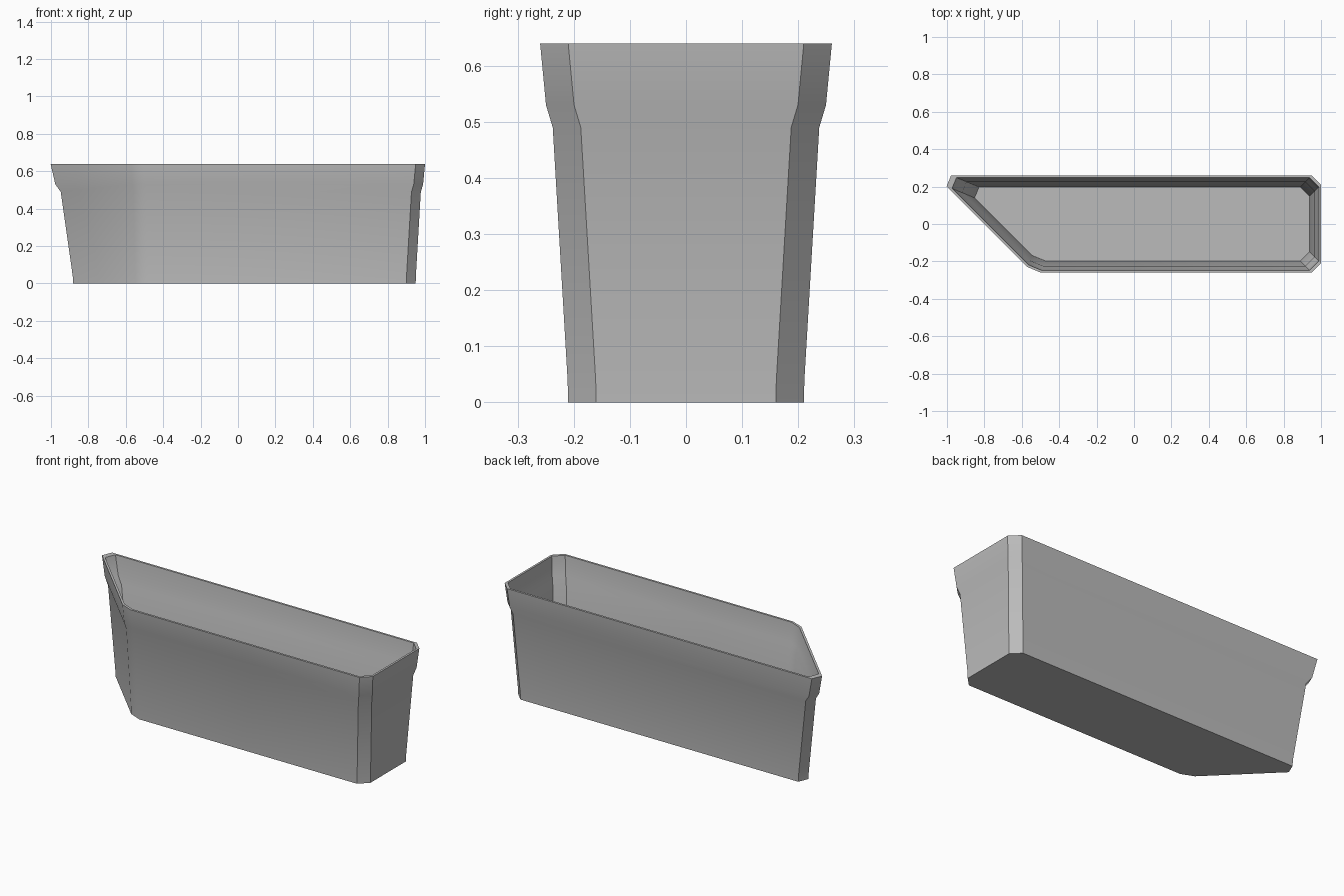
import bpy
import math
from mathutils import Vector

cube = bpy.data.objects.get("Cube")
if cube:
    bpy.data.objects.remove(cube, do_unlink=True)

# Plain grey material
grey = bpy.data.materials.new("light grey")
grey.use_nodes = True
colour = (0.5, 0.5, 0.5, 1)
grey.diffuse_color = colour
grey.node_tree.nodes["Principled BSDF"].inputs["Base Color"].default_value = colour

# Rim plan before its corners are cut, counter-clockwise, with cut lengths
PLAN = [Vector(p) for p in ((1, 0.26), (-1.06, 0.26), (-0.54, -0.26), (1, -0.26))]
CUTS = (0.05, 0.082, 0.042, 0.05)
# Outer wall profile: height and inset from the rim
PROFILE = ((0, 0.05), (0.04, 0.049), (0.49, 0.0225), (0.53, 0.0105), (0.64, 0))
WALL = 0.012
FLOOR = 0.03


def ring(z, inset):
    """Inset the plan evenly, then cut each corner by its own fixed length."""
    points = []
    for i, (p, cut) in enumerate(zip(PLAN, CUTS)):
        back = (PLAN[i - 1] - p).normalized()
        ahead = (PLAN[(i + 1) % len(PLAN)] - p).normalized()
        sine = math.sin(back.angle(ahead))
        corner = p + (back + ahead) * inset / sine
        for side in (back, ahead):
            q = corner + side * cut
            points.append((q.x, q.y, z))
    return points


# Trough: up the outside, over the rim and down the inside to the floor
rings = [ring(z, d) for z, d in PROFILE]
rings += [ring(z, d + WALL) for z, d in reversed(PROFILE[2:])]
rings.append(ring(FLOOR, PROFILE[0][1] + WALL))
n = len(rings[0])
verts = [v for r in rings for v in r]
faces = [(k * n + i, k * n + (i + 1) % n, (k + 1) * n + (i + 1) % n, (k + 1) * n + i)
         for k in range(len(rings) - 1) for i in range(n)]
faces.append(tuple(reversed(range(n))))
faces.append(tuple(range(len(verts) - n, len(verts))))

mesh = bpy.data.meshes.new("trough")
mesh.from_pydata(verts, [], faces)
mesh.materials.append(grey)
trough = bpy.data.objects.new("trough", mesh)
bpy.context.collection.objects.link(trough)

# Soft shading over shallow bends, crisp at the cut corners and rim
bpy.ops.object.select_all(action="DESELECT")
trough.select_set(True)
bpy.context.view_layer.objects.active = trough
bpy.ops.object.shade_smooth_by_angle(angle=math.radians(30))
